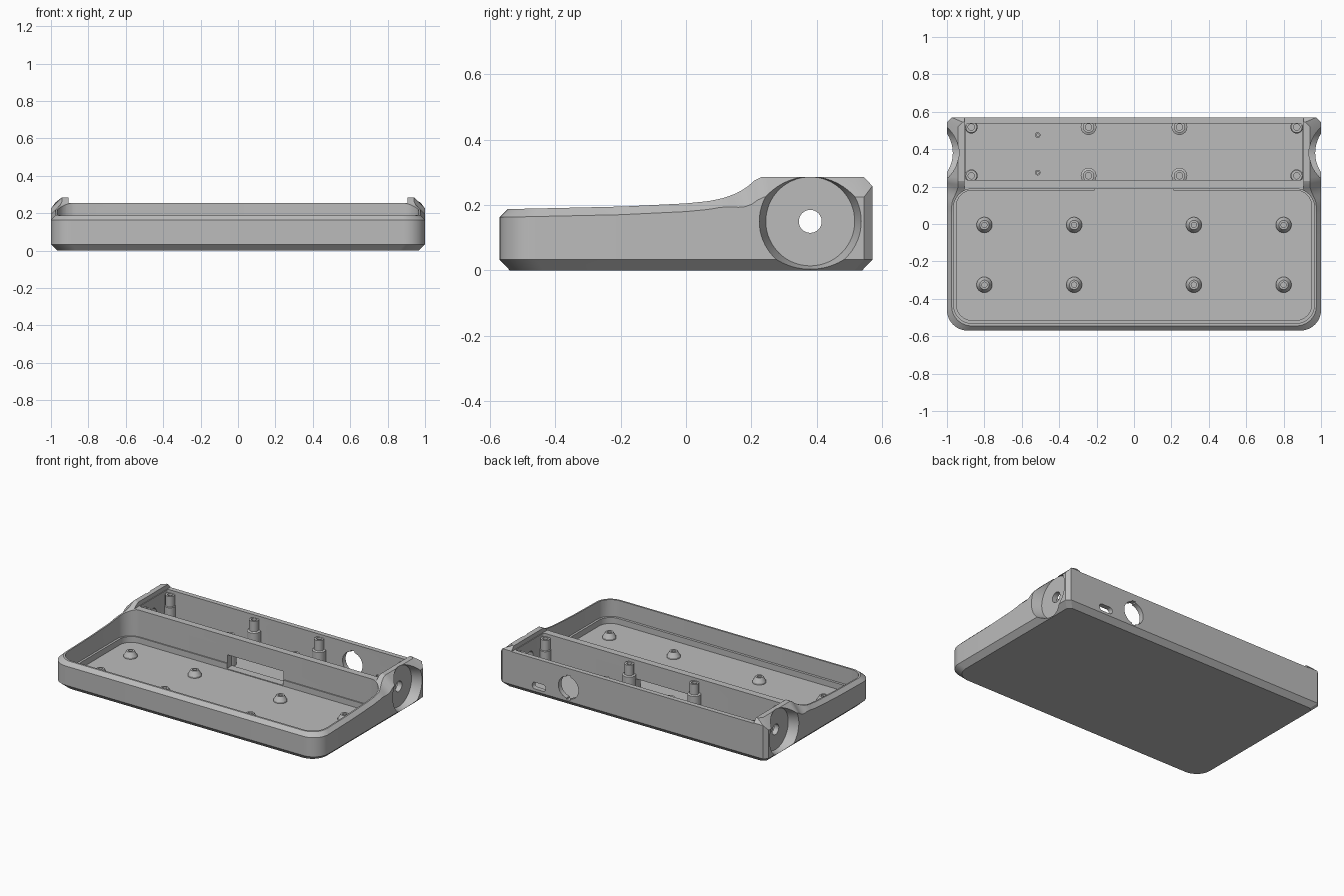
import bpy, bmesh, math
from mathutils import Matrix

if "Cube" in bpy.data.objects:
    bpy.data.objects.remove(bpy.data.objects["Cube"], do_unlink=True)

grey = bpy.data.materials.new("plain_grey")
grey.use_nodes = True
colour = (0.5, 0.5, 0.5, 1)
grey.diffuse_color = colour
grey.node_tree.nodes["Principled BSDF"].inputs["Base Color"].default_value = colour

FLOOR = 0.035
UPRIGHT = Matrix.Rotation(math.pi / 2, 4, 'X')  # local z becomes -y


def finish(name, bm):
    bmesh.ops.remove_doubles(bm, verts=bm.verts[:], dist=1e-5)
    bmesh.ops.recalc_face_normals(bm, faces=bm.faces[:])
    mesh = bpy.data.meshes.new(name)
    bm.to_mesh(mesh)
    bm.free()
    mesh.materials.append(grey)
    ob = bpy.data.objects.new(name, mesh)
    bpy.context.collection.objects.link(ob)
    return ob


def smooth(ob):
    bpy.ops.object.select_all(action='DESELECT')
    ob.select_set(True)
    bpy.context.view_layer.objects.active = ob
    bpy.ops.object.shade_smooth_by_angle(angle=math.radians(25))


def prism(name, x0, x1, y0, y1, z0, z1, r=0.0, matrix=Matrix()):
    """Rounded rectangle pulled from z0 to z1."""
    corners = [(x1 - r, y1 - r), (x0 + r, y1 - r), (x0 + r, y0 + r), (x1 - r, y0 + r)]
    steps = 8 if r else 0
    pts = []
    for k, (cx, cy) in enumerate(corners):
        for i in range(steps + 1):
            a = math.pi / 2 * (k + i / max(steps, 1))
            pts.append((cx + r * math.cos(a), cy + r * math.sin(a)))
    bm = bmesh.new()
    low = [bm.verts.new((x, y, z0)) for x, y in pts]
    high = [bm.verts.new((x, y, z1)) for x, y in pts]
    bm.faces.new(low)
    bm.faces.new(high)
    for i in range(len(pts)):
        j = (i + 1) % len(pts)
        bm.faces.new((low[i], low[j], high[j], high[i]))
    bm.transform(matrix)
    return finish(name, bm)


def cone_x(name, x0, x1, r0, r1, y, z):
    """Cone frustum lying along x."""
    bm = bmesh.new()
    m = Matrix.Translation(((x0 + x1) / 2, y, z)) @ Matrix.Rotation(math.pi / 2, 4, 'Y')
    bmesh.ops.create_cone(bm, cap_ends=True, segments=64, radius1=r0, radius2=r1,
                          depth=x1 - x0, matrix=m)
    return finish(name, bm)


def lathe(name, profile, x, y):
    """Turned part from (radius, height) pairs."""
    bm = bmesh.new()
    verts = [bm.verts.new((r, 0, z)) for r, z in profile]
    edges = [bm.edges.new(p) for p in zip(verts, verts[1:])]
    bmesh.ops.spin(bm, geom=verts + edges, cent=(0, 0, 0), axis=(0, 0, 1),
                   angle=2 * math.pi, steps=24)
    bm.transform(Matrix.Translation((x, y, 0)))
    smooth(finish(name, bm))


# Case shell: rings of one outline, with the top following the side profile
SIDE = [(-0.57, 0.187), (-0.2, 0.195), (0, 0.205), (0.07, 0.212), (0.11, 0.22),
        (0.15, 0.234), (0.18, 0.25), (0.2, 0.266), (0.22, 0.285), (0.6, 0.285)]


def top_z(y):
    for (ya, za), (yb, zb) in zip(SIDE, SIDE[1:]):
        if y <= yb:
            return za + (zb - za) * (y - ya) / (yb - ya)
    return SIDE[-1][1]


def edge_cut(y):
    t = min(max((y - 0.1) / 0.12, 0), 1)
    return 0.025 + 0.035 * t * t * (3 - 2 * t)


half = []
for i in range(11):
    a = math.pi / 2 * (i / 10 - 1)
    half.append((0.89 + 0.11 * math.cos(a), -0.46 + 0.11 * math.sin(a)))
half += [(1, -0.2 + 0.1 * i) for i in range(3)]
half += [(1, 0.02 + 0.02 * i) for i in range(13)]
half += [(1, 0.4), (1, 0.545), (0.975, 0.57)]
outline = half + [(-x, y) for x, y in reversed(half)]

YS = 0.956
bm = bmesh.new()
rings = [
    [bm.verts.new((x * 0.965, y * 0.945, 0)) for x, y in outline],
    [bm.verts.new((x, y, 0.033)) for x, y in outline],
    [bm.verts.new((x, y, top_z(y * YS) - (edge_cut(y) if y < 0.56 else 0.027)))
     for x, y in outline],
    [bm.verts.new((x * (1 - edge_cut(y)), y * YS, top_z(y * YS))) for x, y in outline],
]
n = len(outline)
for a, b in zip(rings, rings[1:]):
    for i in range(n):
        j = (i + 1) % n
        bm.faces.new((a[i], a[j], b[j], b[i]))
bm.faces.new(rings[0])
cap = rings[3]
for i in range(len(half) - 1):
    bm.faces.new((cap[i], cap[i + 1], cap[n - 2 - i], cap[n - 1 - i]))
case = finish("case_shell", bm)

# Openings in the shell
cutters = [
    prism("cover_recess", -0.905, 0.905, 0.15, 0.7, 0.255, 0.5),
    prism("tray_upper", -0.965, 0.965, -0.532, 0.188, 0.075, 0.5, 0.1),
    prism("tray_lower", -0.95, 0.95, -0.515, 0.18, FLOOR, 0.09, 0.085),
    prism("rear_bay", -0.9, 0.9, 0.235, 0.537, FLOOR, 0.5, 0.012),
    prism("cable_slot", -0.21, 0.21, 0.12, 0.3, FLOOR + 0.005, 0.13),
    prism("port_slot", 0.65, 0.75, 0.05, 0.095, -0.62, -0.5, 0.02, UPRIGHT),
    prism("round_port", 0.405, 0.555, 0.05, 0.2, -0.62, -0.5, 0.075, UPRIGHT),
    prism("port_notch", 0.465, 0.495, 0.042, 0.208, -0.63, -0.49, 0, UPRIGHT),
    cone_x("left_dish", 0.935, 1.01, 0.136, 0.159, 0.38, 0.15),
    cone_x("right_dish", -1.01, -0.935, 0.159, 0.136, 0.38, 0.15),
    cone_x("left_hole", 0.85, 0.97, 0.035, 0.035, 0.38, 0.15),
    cone_x("right_hole", -0.97, -0.85, 0.035, 0.035, 0.38, 0.15),
]
for c in cutters:
    c.hide_render = True
    mod = case.modifiers.new(c.name, 'BOOLEAN')
    mod.operation = 'DIFFERENCE'
    mod.solver = 'EXACT'
    mod.object = c
graph = bpy.context.evaluated_depsgraph_get()
graph.update()
cut_mesh = bpy.data.meshes.new_from_object(case.evaluated_get(graph))
case.modifiers.clear()
case.data = cut_mesh
for c in cutters:
    bpy.data.objects.remove(c, do_unlink=True)
smooth(case)

# Tray standoffs
for x in (-0.8, -0.32, 0.32, 0.8):
    for y in (-0.005, -0.325):
        lathe("tray_standoff", [(0.042, 0.03), (0.042, 0.045), (0.025, 0.075),
                                (0.014, 0.075), (0.014, 0.04), (0, 0.04)], x, y)

# Cover screw posts in the rear bay
for x in (-0.87, -0.243, 0.243, 0.87):
    for y in (0.518, 0.258):
        foot = 0.042 if abs(x) < 0.5 else 0.034
        lathe("cover_post", [(foot, 0.03), (foot, 0.16), (0.03, 0.165), (0.03, 0.235),
                             (0.017, 0.235), (0.017, 0.1), (0, 0.1)], x, y)

# Small board pegs
for y in (0.475, 0.275):
    lathe("board_peg", [(0.015, 0.03), (0.015, 0.06), (0.007, 0.06),
                        (0.007, 0.04), (0, 0.04)], -0.515, y)
